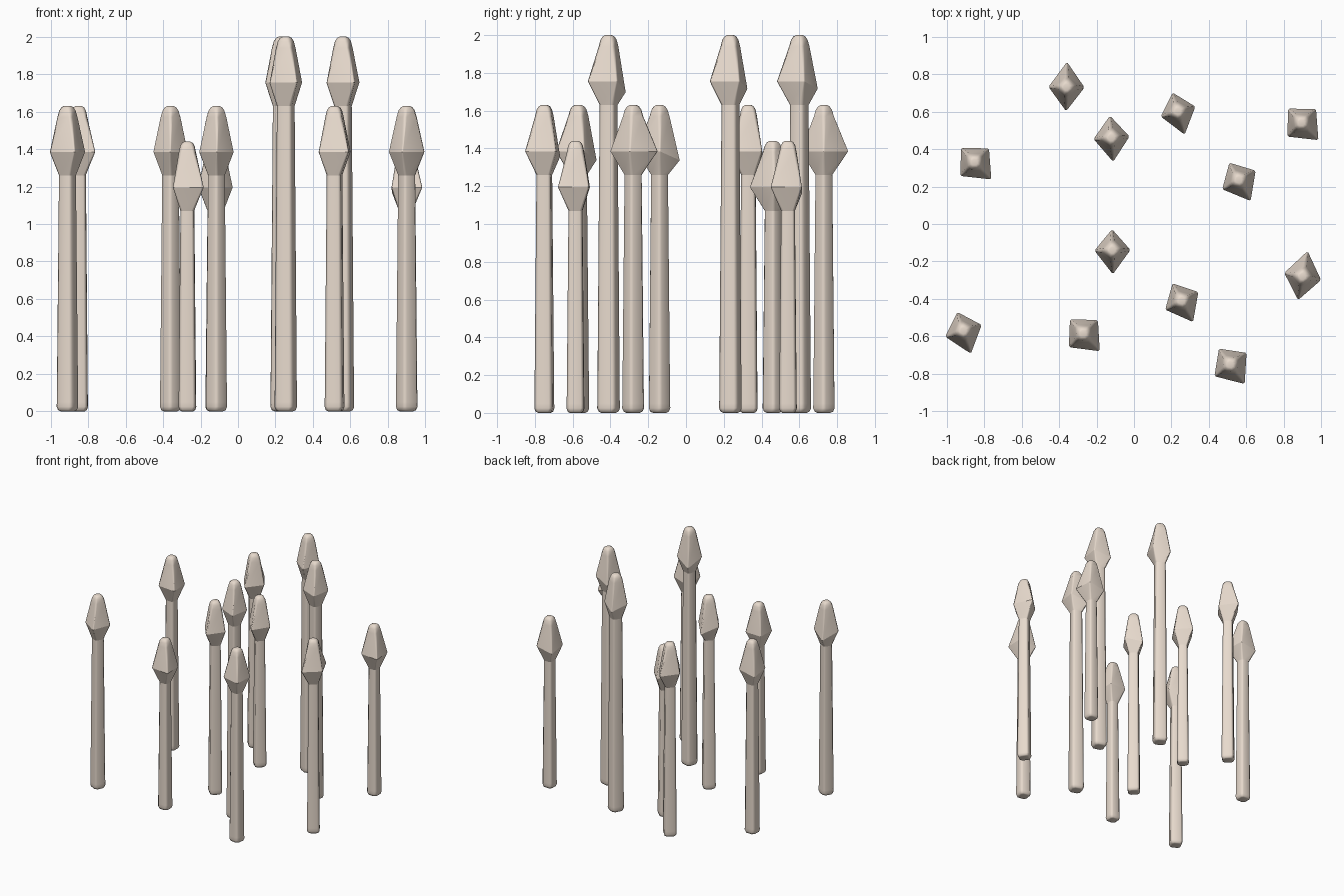
import bpy, bmesh, math
from mathutils import Vector

if "Cube" in bpy.data.objects:
    bpy.data.objects.remove(bpy.data.objects["Cube"])

# x, y, height, heading of the sharp corner (deg), far corner reach, side corner reach, far corner drop
STAKES = [
    (-0.36, 0.73, 1.63, -91, 0.135, 0.096, 0.0),
    (-0.12, 0.46, 1.44, -86, 0.118, 0.096, 0.0),
    (0.235, 0.60, 2.00, -74, 0.105, 0.096, 0.04),
    (0.895, 0.54, 1.44, -46, 0.105, 0.106, 0.03),
    (-0.85, 0.33, 1.63, -46, 0.105, 0.106, 0.03),
    (0.56, 0.235, 2.00, -61, 0.105, 0.102, 0.04),
    (-0.115, -0.14, 1.63, -89, 0.112, 0.096, 0.05),
    (0.90, -0.28, 1.63, -101, 0.138, 0.100, 0.0),
    (0.255, -0.41, 2.00, -62, 0.105, 0.100, 0.06),
    (0.515, -0.75, 1.63, -54, 0.105, 0.106, 0.03),
    (-0.27, -0.585, 1.44, -47, 0.105, 0.106, 0.0),
    (-0.91, -0.57, 1.63, -72, 0.105, 0.102, 0.05),
]
NECK, BELT = 4, 5  # rings that keep a crisp edge

wood = bpy.data.materials.new("pale_wood")
wood.diffuse_color = (0.80, 0.70, 0.61, 1)
wood.use_nodes = True
wood.node_tree.nodes["Principled BSDF"].inputs["Base Color"].default_value = wood.diffuse_color


def ring(bm, radii, heights, heading, chamfer):
    """Four-sided ring with chamfered corners."""
    pts = []
    for i in range(4):
        a = math.radians(heading + 90 * i)
        pts.append(Vector((radii[i] * math.cos(a), radii[i] * math.sin(a), heights[i])))
    verts = []
    for i, p in enumerate(pts):
        for q in (pts[i - 1], pts[(i + 1) % 4]):
            verts.append(bm.verts.new(p.lerp(q, chamfer)))
    return verts


def stake(index, x, y, top, heading, far, side, drop):
    bm = bmesh.new()
    k = 1.08 if top > 1.9 else (0.95 if top < 1.5 else 1.0)
    # shaft: rounded foot, then a slight taper to the neck
    levels = [([r * k] * 4, [z] * 4, c) for r, z, c in (
        (0.044, 0.0, 0.22), (0.061, 0.007, 0.2), (0.069, 0.025, 0.18),
        (0.068, 0.05, 0.18), (0.054, top - 0.37, 0.18))]
    # pointed head: wide uneven belt, then narrowing to a rounded tip
    zb = top - 0.245
    levels.append(([0.128, side, far, side], [zb, zb, zb - drop, zb], 0.05))
    levels += [([r] * 4, [top - d] * 4, c) for r, d, c in (
        (0.064, 0.06, 0.18), (0.054, 0.025, 0.22), (0.040, 0.007, 0.25),
        (0.022, 0.0, 0.28))]
    rings = [ring(bm, r, z, heading, c) for r, z, c in levels]
    for a, b in zip(rings, rings[1:]):
        for i in range(8):
            j = (i + 1) % 8
            bm.faces.new((a[i], a[j], b[j], b[i]))
    bm.faces.new(rings[0][::-1])
    bm.faces.new(rings[-1])
    bmesh.ops.recalc_face_normals(bm, faces=bm.faces)
    # soft chamfers, crisp neck and belt, crisp corner on the sharp side
    for f in bm.faces:
        f.smooth = True
    for n in (NECK, BELT):
        for i in range(8):
            bm.edges.get((rings[n][i], rings[n][(i + 1) % 8])).smooth = False
    me = bpy.data.meshes.new(f"stake_{index}")
    bm.to_mesh(me)
    bm.free()
    me.materials.append(wood)
    ob = bpy.data.objects.new(f"stake_{index}", me)
    ob.location = (x, y, 0)
    bpy.context.collection.objects.link(ob)
    # keep broad flats flat while the chamfers blend
    mod = ob.modifiers.new("flat_sides", 'WEIGHTED_NORMAL')
    mod.keep_sharp = True


for i, s in enumerate(STAKES):
    stake(i + 1, *s)
